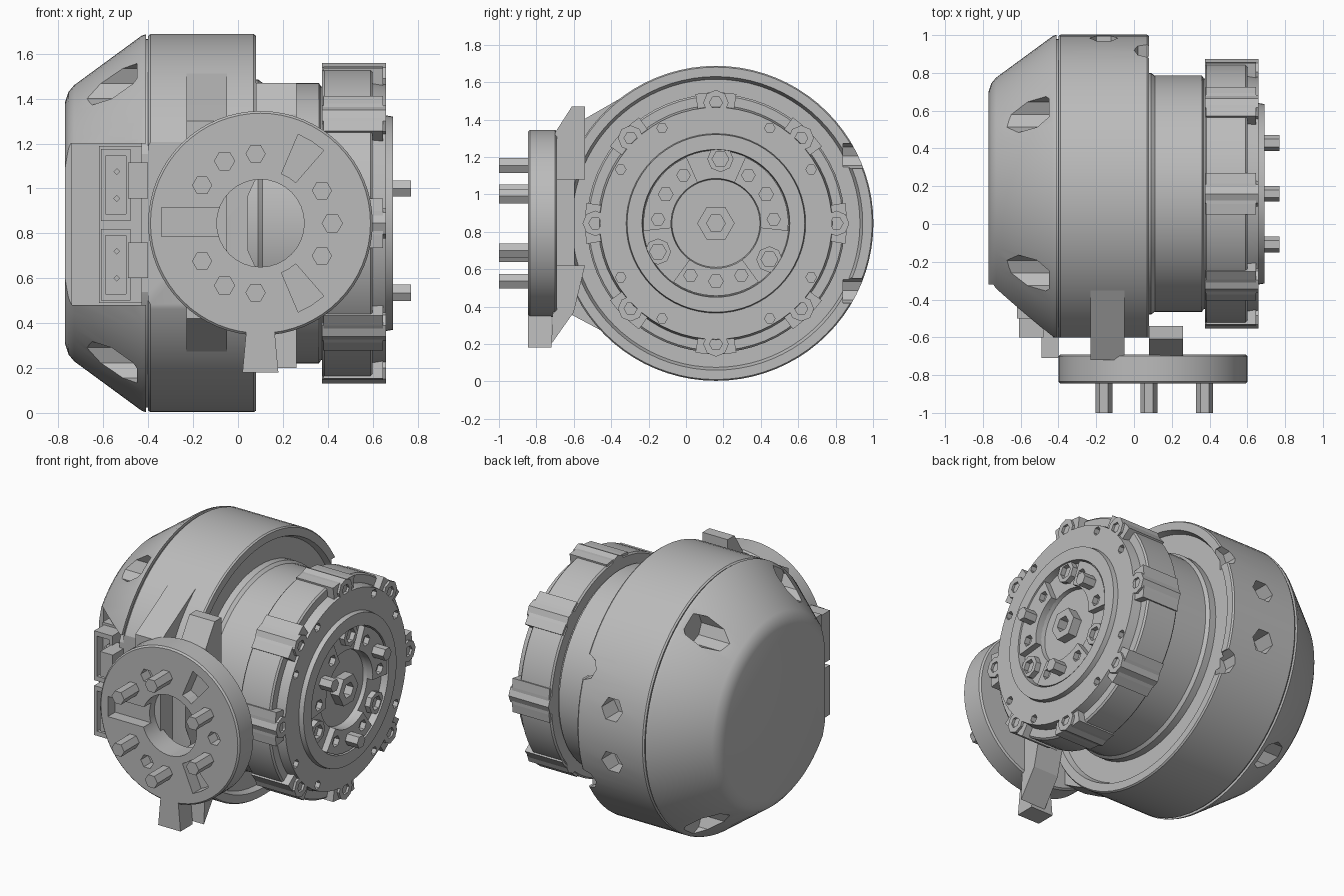
import bpy, bmesh
from math import sin, cos, pi, radians

if "Cube" in bpy.data.objects:
    bpy.data.objects.remove(bpy.data.objects["Cube"], do_unlink=True)

CY, CZ = 0.16, 0.845      # main axis, along x
DX, DZ = 0.1, 0.845       # mounting disc axis, along y

grey = bpy.data.materials.new("machined_grey")
grey.use_nodes = True
colour = (0.5, 0.5, 0.5, 1)
grey.diffuse_color = colour
grey.node_tree.nodes["Principled BSDF"].inputs["Base Color"].default_value = colour


def place(axis, t, u, v):
    """Plane coordinates: x axis -> (y, z), y axis -> (x, z)."""
    return (t, u, v) if axis == "x" else (u, t, v)


def loft(name, rings, smooth=True):
    """Join rings of equal length and close both ends."""
    bm = bmesh.new()
    loops = [[bm.verts.new(p) for p in ring] for ring in rings]
    n = len(loops[0])
    for a, b in zip(loops, loops[1:]):
        for i in range(n):
            j = (i + 1) % n
            bm.faces.new((a[i], a[j], b[j], b[i]))
    bm.faces.new(loops[0])
    bm.faces.new(loops[-1])
    bmesh.ops.recalc_face_normals(bm, faces=bm.faces)
    mesh = bpy.data.meshes.new(name)
    bm.to_mesh(mesh)
    bm.free()
    mesh.materials.append(grey)
    ob = bpy.data.objects.new(name, mesh)
    bpy.context.collection.objects.link(ob)
    if smooth:
        shade(ob)
    return ob


def select(ob):
    bpy.ops.object.select_all(action="DESELECT")
    ob.select_set(True)
    bpy.context.view_layer.objects.active = ob


def shade(ob):
    select(ob)
    bpy.ops.object.shade_smooth_by_angle(angle=radians(25))


def lathe(name, axis, centre, profile, n=64):
    u, v = centre
    return loft(name, [[place(axis, t, u + r * cos(2 * pi * i / n), v + r * sin(2 * pi * i / n))
                        for i in range(n)] for t, r in profile])


def rod(name, axis, centre, r, t0, t1, n=6):
    return lathe(name, axis, centre, [(t0, r), (t1, r)], n)


def prism(name, axis, pts, t0, t1):
    return loft(name, [[place(axis, t, u, v) for u, v in pts] for t in (t0, t1)], False)


def box(name, x, y, z):
    return prism(name, "x", [(y[0], z[0]), (y[1], z[0]), (y[1], z[1]), (y[0], z[1])], *x)


def polar(centre, r, deg):
    return centre[0] + r * cos(radians(deg)), centre[1] + r * sin(radians(deg))


def sector(centre, r0, r1, mid, half, steps=8):
    angles = [mid - half + 2 * half * i / steps for i in range(steps + 1)]
    return ([polar(centre, r1, a) for a in angles] +
            [polar(centre, r0, a) for a in reversed(angles)])


def cut(ob, *cutters):
    select(ob)
    for c in cutters:
        mod = ob.modifiers.new("cut", "BOOLEAN")
        mod.operation, mod.solver, mod.object = "DIFFERENCE", "EXACT", c
        bpy.ops.object.modifier_apply(modifier=mod.name)
        bpy.data.objects.remove(c, do_unlink=True)
    shade(ob)


MAIN, DISC = (CY, CZ), (DX, DZ)

# Main housing: flat front, radial holes and rim notches at the back
housing = lathe("main_housing", "x", MAIN, [
    (-0.43, 0.82), (-0.4, 0.82), (-0.4, 0.835), (-0.39, 0.842), (0.07, 0.842),
    (0.08, 0.835), (0.08, 0.785), (0.045, 0.77), (0.045, 0.5)], 80)
cut(housing, box("front_cut", (-0.6, 0.3), (-1, -0.6), (0, 2)),
    *[rod("side_hole", "y", (-0.16, CZ + s * 0.17), 0.075, 0.86, 1.1) for s in (-1, 1)],
    *[rod("rim_notch", "y", (0.07, CZ + s * 0.36), 0.07, 0.84, 1.1, 8) for s in (-1, 1)])

# Rear cap: bevelled cone with four drilled pockets and a connector bay
cap = lathe("rear_cap", "x", MAIN, [
    (-0.41, 0.842), (-0.43, 0.835), (-0.73, 0.615), (-0.755, 0.585), (-0.77, 0.54)], 80)
bay = (0.48, 1.2)
cut(cap, box("bay_opening", (-0.9, -0.3), (-1, -0.32), bay),
    box("bay_recess", (-0.74, -0.42), (-0.5, -0.05), bay),
    *[rod("cap_pocket", "x", polar(MAIN, 0.75, a), 0.095, -0.9, -0.45, 8)
      for a in (56, 124, 236, 304)])

# Connectors in the bay
box("connector_board", (-0.62, -0.42), (-0.5, -0.1), (0.49, 1.19))
for z in (0.66, 1.015):
    plug = box("connector", (-0.61, -0.48), (-0.6, -0.45), (z - 0.16, z + 0.16))
    cut(plug, box("socket", (-0.59, -0.5), (-0.7, -0.54), (z - 0.13, z + 0.13)))
    for s in (-0.06, 0.06):
        rod("connector_pin", "y", (-0.54, z + s), 0.015, -0.58, -0.5, 4)
    box("connector_latch", (-0.49, -0.4), (-0.71, -0.55), (z - 0.06, z + 0.1))

# Neck joining the housing to the mounting disc
prism("neck", "x", [(-0.72, 0.42), (-0.72, 1.3), (-0.6, 1.37), (-0.2, 1.6),
                    (0.1, CZ), (0, 0.03), (-0.6, 0.35)], -0.23, -0.05)
prism("upper_strut", "x", [(-0.7, 1.08), (-0.7, 1.33), (-0.61, 1.47),
                           (-0.54, 1.47), (-0.54, 1.08)], 0.08, 0.26)
prism("lower_strut", "x", [(-0.72, 0.2), (-0.6, 0.37), (-0.54, 0.62), (-0.7, 0.62)],
      0.08, 0.26)

# Mounting disc: centre bore, key slot, angled slots and blind holes
disc = lathe("mounting_disc", "y", DISC, [
    (-0.69, 0.49), (-0.7, 0.5), (-0.835, 0.5), (-0.845, 0.49)], 64)
cut(disc, rod("bore", "y", DISC, 0.195, -1, -0.5, 32),
    box("key_slot", (-0.34, 0.0), (-1, -0.77), (0.785, 0.915)),
    *[prism("angled_slot", "y", sector(DISC, 0.24, 0.43, a, 9, 2), -1, -0.76)
      for a in (58, -58)],
    *[rod("blind_hole", "y", polar(DISC, 0.32, a), 0.045, -1, -0.77) for a in (0, 120, 240)])
for a in (28, 94, 147, -28, -94, -147):
    rod("disc_peg", "y", polar(DISC, 0.31, a), 0.045, -1, -0.78)
prism("disc_tab", "y", [(0.04, 0.4), (0.02, 0.18), (0.18, 0.18), (0.16, 0.4)], -0.845, -0.72)

# Drum between the housing and the output flange
lathe("drum", "x", MAIN, [(0, 0.64), (0.09, 0.64), (0.11, 0.625), (0.36, 0.625),
                          (0.37, 0.61), (0.4, 0.61)])

# Output flange with a dished centre
flange = lathe("output_flange", "x", MAIN, [
    (0.375, 0.68), (0.385, 0.69), (0.59, 0.69), (0.6, 0.68), (0.6, 0.63), (0.66, 0.62),
    (0.66, 0.48), (0.69, 0.475), (0.69, 0.395), (0.645, 0.39), (0.645, 0.24),
    (0.62, 0.235), (0.62, 0.1)])
cut(flange, *[rod("rim_hole", "x", polar(MAIN, 0.585, 22.5 + 45 * i + 7 * (-1) ** i),
                  0.028, 0.61, 0.8) for i in range(8)])

# Bolt ribs around the flange, each with a hex socket
for i in range(8):
    c = polar(MAIN, 0.645, 45 * i)
    rib = rod("bolt_rib", "x", c, 0.068, 0.375, 0.66, 8)
    cut(rib, rod("bolt_socket", "x", c, 0.035, 0.61, 0.8))
    prism("flange_lug", "x", sector(MAIN, 0.6, 0.7, 45 * i, 9, 4), 0.38, 0.645)

# Raised pads inside the dish, with pegs and screw holes
for mid in (30, 150, 270):
    pad = prism("dish_pad", "x", sector(MAIN, 0.24, 0.388, mid, 36), 0.63, 0.685)
    cut(pad, *[rod("screw_hole", "x", polar(MAIN, 0.31, mid + s), 0.036, 0.65, 0.8)
               for s in (-26, 26)])
    rod("output_peg", "x", polar(MAIN, 0.31, mid), 0.042, 0.64, 0.77)
    c = polar(MAIN, 0.345, mid + 56)
    dowel = rod("dowel_bush", "x", c, 0.07, 0.62, 0.68, 8)
    cut(dowel, rod("dowel_hole", "x", c, 0.045, 0.65, 0.8))

# Centre nut
nut = rod("centre_nut", "x", MAIN, 0.1, 0.6, 0.68)
cut(nut, rod("nut_hole", "x", MAIN, 0.05, 0.62, 0.8))
